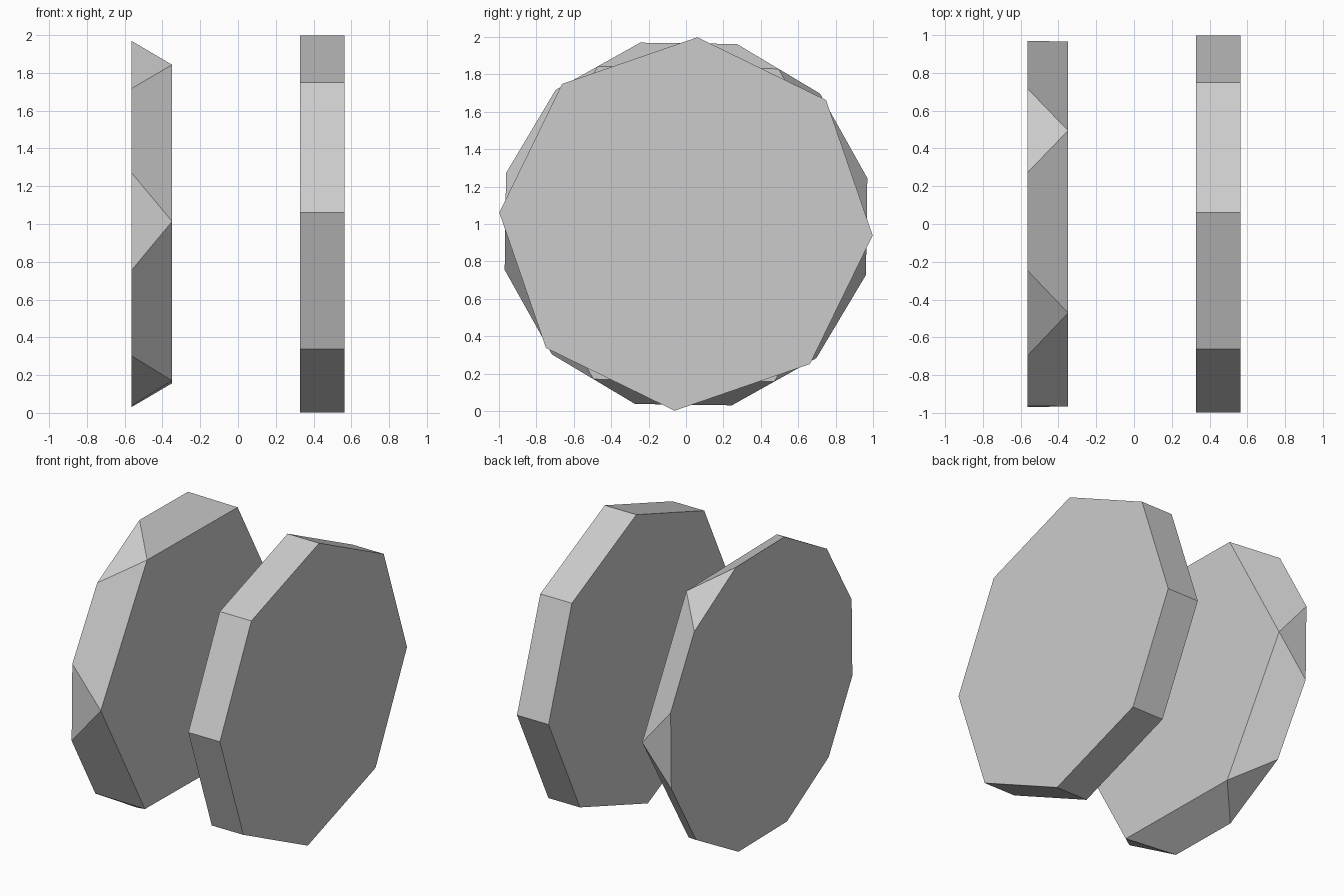
import bpy, bmesh
from math import cos, sin, radians

if "Cube" in bpy.data.objects:
    bpy.data.objects.remove(bpy.data.objects["Cube"])


def ring(bm, x, sides, radius, start):
    """Regular polygon of vertices facing along x, centred at z = 1."""
    step = 360 / sides
    angles = [radians(start + step * i) for i in range(sides)]
    return [bm.verts.new((x, radius * cos(a), 1 + radius * sin(a))) for a in angles]


def finish(bm, name):
    bmesh.ops.recalc_face_normals(bm, faces=bm.faces)
    mesh = bpy.data.meshes.new(name)
    bm.to_mesh(mesh)
    bm.free()
    obj = bpy.data.objects.new(name, mesh)
    bpy.context.collection.objects.link(obj)
    return obj


# Right disc: plain eight-sided slab
bm = bmesh.new()
a = ring(bm, 0.328, 8, 1.0, -3.5)
b = ring(bm, 0.564, 8, 1.0, -3.5)
bm.faces.new(a)
bm.faces.new(b)
for i in range(8):
    j = (i + 1) % 8
    bm.faces.new((a[i], a[j], b[j], b[i]))
finish(bm, "octagonal_disc")

# Left disc: twelve-sided outer face, six-sided inner face,
# each inner corner lying over the middle of every second outer edge
bm = bmesh.new()
outer = ring(bm, -0.564, 12, 1.0, 14.2)
inner = ring(bm, -0.349, 6, cos(radians(15)), -0.8)
bm.faces.new(outer)
bm.faces.new(inner)
for i in range(6):
    j = (i + 1) % 6
    before, after, nxt = outer[2 * i - 1], outer[2 * i], outer[2 * i + 1]
    bm.faces.new((before, after, inner[i]))
    bm.faces.new((after, nxt, inner[j], inner[i]))
finish(bm, "faceted_disc")
